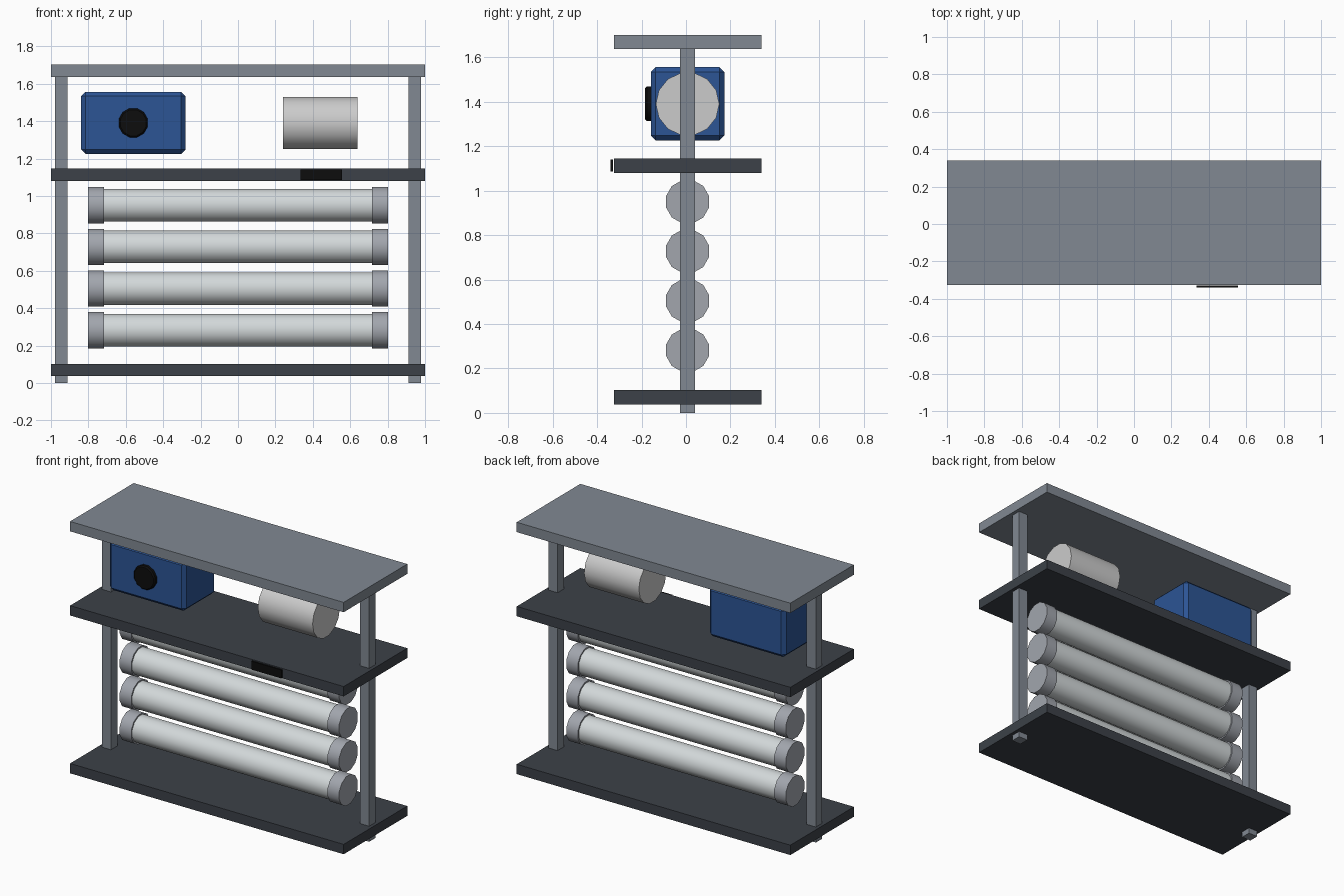
import bpy
import math
from mathutils import Matrix

if "Cube" in bpy.data.objects:
    bpy.data.objects.remove(bpy.data.objects["Cube"])

YC = 0.007  # depth centre of the rack


def material(name, rgb):
    m = bpy.data.materials.new(name)
    m.diffuse_color = (*rgb, 1)
    m.use_nodes = True
    m.node_tree.nodes["Principled BSDF"].inputs["Base Color"].default_value = m.diffuse_color
    return m


STEEL = material("steel_grey", (0.22, 0.25, 0.29))
DARK = material("dark_grey", (0.045, 0.053, 0.065))
WHITE = material("white", (0.75, 0.76, 0.78))
PIPE = material("pale_grey", (0.65, 0.69, 0.70))
CAP = material("cap_grey", (0.36, 0.38, 0.42))
BLUE = material("blue", (0.025, 0.09, 0.30))
BLACK = material("black", (0.004, 0.004, 0.004))


def bevel(ob, width):
    mod = ob.modifiers.new("chamfer", "BEVEL")
    mod.width = width
    mod.segments = 1
    mod.limit_method = "ANGLE"
    mod.angle_limit = math.radians(50)


def box(name, centre, size, mat):
    bpy.ops.mesh.primitive_cube_add(size=1, location=centre)
    ob = bpy.context.object
    ob.name = name
    ob.data.transform(Matrix.Diagonal((*size, 1)))
    ob.data.materials.append(mat)
    return ob


def cylinder(name, centre, radius, length, sides, axis, mat, spin=0.0):
    bpy.ops.mesh.primitive_cylinder_add(vertices=sides, radius=radius, depth=length, location=centre)
    ob = bpy.context.object
    ob.name = name
    ob.data.transform(Matrix.Rotation(spin, 4, "Z"))
    ob.data.transform(Matrix.Rotation(math.pi / 2, 4, "Y" if axis == "X" else "X"))
    ob.data.materials.append(mat)
    bpy.ops.object.shade_smooth_by_angle(angle=math.radians(40))
    return ob


# Shelves
for name, z, mat in (("bottom_shelf", 0.07, DARK), ("middle_shelf", 1.113, DARK), ("top_shelf", 1.669, STEEL)):
    box(name, (0, YC, z), (2, 0.664, 0.065), mat)

# Posts
for name, x in (("left_post", -0.944), ("right_post", 0.944)):
    box(name, (x, YC, 0.835), (0.067, 0.067, 1.67), STEEL)

# Pressure tubes with end caps
for i in range(4):
    z = 0.282 + i * 0.2227
    cylinder(f"tube_{i + 1}", (0, YC, z), 0.09, 1.5, 12, "X", PIPE, math.pi / 12)
    for side, x in (("left", -0.76), ("right", 0.76)):
        cylinder(f"tube_{i + 1}_{side}_cap", (x, YC, z), 0.1, 0.085, 12, "X", CAP, math.pi / 12)

# Blue pump housing with its round front port
housing = box("pump_housing", (-0.56, YC, 1.391), (0.557, 0.331, 0.331), BLUE)
bevel(housing, 0.022)
port = cylinder("pump_port", (-0.56, -0.16, 1.391), 0.08, 0.048, 12, "Y", BLACK, math.pi / 12)
bevel(port, 0.008)

# White motor drum
cylinder("motor_drum", (0.44, YC, 1.39), 0.143, 0.4, 14, "X", WHITE)

# Black plate in front of the middle shelf
box("front_plate", (0.445, -0.334, 1.113), (0.22, 0.011, 0.055), BLACK)
